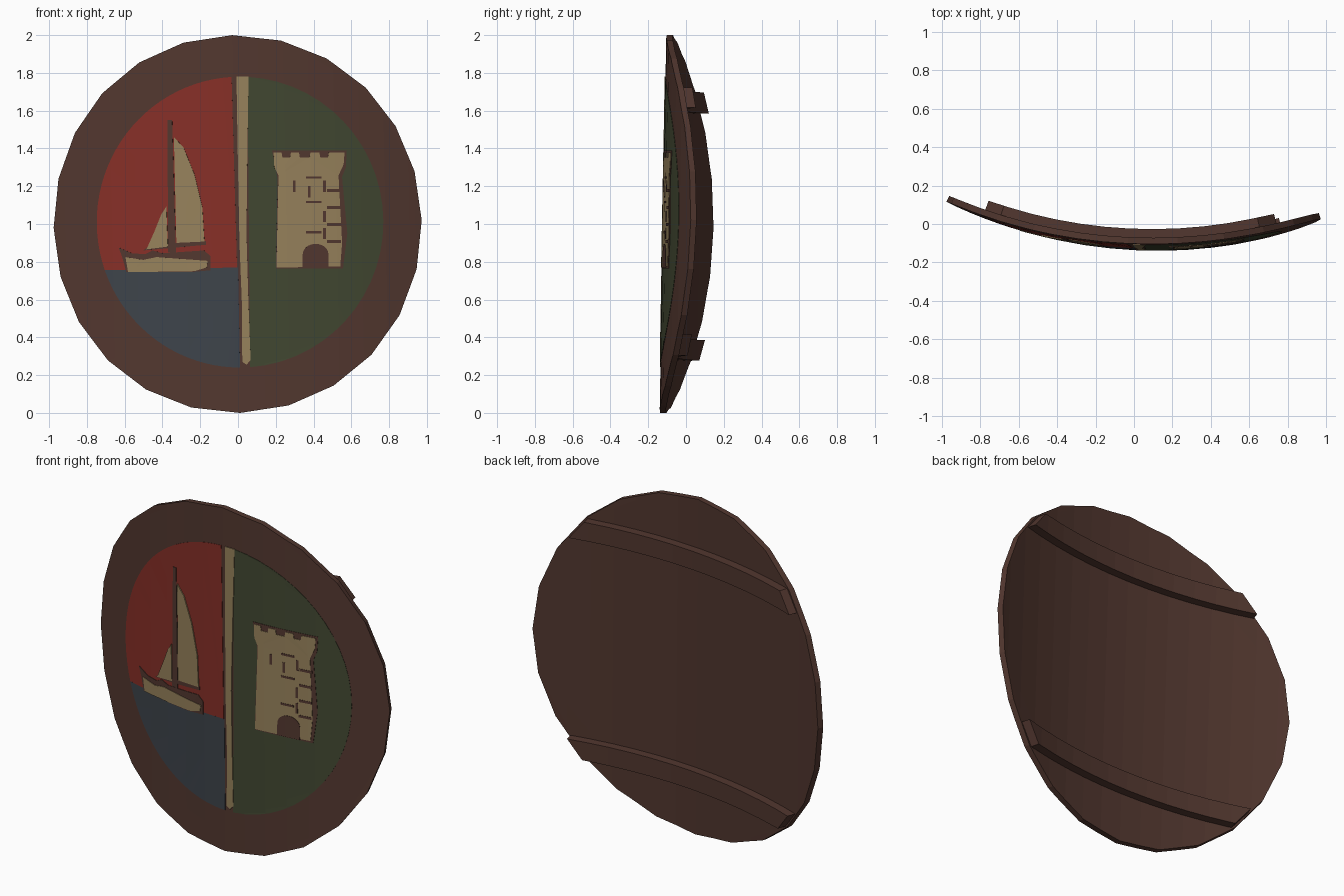
import bpy, bmesh, math
from mathutils import Vector

if "Cube" in bpy.data.objects:
    bpy.data.objects.remove(bpy.data.objects["Cube"])

R = 2.6                      # radius of the shield's curve
YAW, ROLL, PITCH = 0.0464, math.radians(1.2), 0.0175
XC, YC = 0.11, R - 0.122     # axis of the curve
THICK = 0.033


def material(name, rgb):
    m = bpy.data.materials.new(name)
    lin = [((c / 255 + 0.055) / 1.055) ** 2.4 for c in rgb]
    m.diffuse_color = (*lin, 1)
    m.use_nodes = True
    m.node_tree.nodes["Principled BSDF"].inputs["Base Color"].default_value = m.diffuse_color
    return m


BROWN = material("dark_wood", (82, 55, 47))
BEIGE = material("beige_paint", (150, 129, 91))
RED = material("red_paint", (134, 47, 39))
GREEN = material("green_paint", (65, 71, 49))
BLUE = material("blue_paint", (61, 67, 74))


def flat(x, z):
    """Front view position -> flat coordinates on the unrolled shield."""
    z -= 1
    lx = x * math.cos(ROLL) + z * math.sin(ROLL)
    lz = z * math.cos(ROLL) - x * math.sin(ROLL)
    return R * (math.asin((lx - XC) / R) + YAW), lz


def bend(u, v, d):
    """Flat position and height above the front surface -> world position."""
    a = u / R - YAW
    x = XC + (R + d) * math.sin(a)
    y = YC - (R + d) * math.cos(a) + PITCH * v
    return Vector((x * math.cos(ROLL) - v * math.sin(ROLL), y,
                   1 + v * math.cos(ROLL) + x * math.sin(ROLL)))


def plate(name, outlines, d0, d1, mat):
    """Curved plate: outlines cut into facets, thickened and bent."""
    bm = bmesh.new()
    for pts in outlines:
        bm.faces.new([bm.verts.new((u, v, d0)) for u, v in pts])
    bmesh.ops.triangulate(bm, faces=bm.faces[:])
    for k in range(-7, 8):
        bmesh.ops.bisect_plane(bm, geom=bm.verts[:] + bm.edges[:] + bm.faces[:],
                               plane_co=(k / 7.5, 0, 0), plane_no=(1, 0, 0), dist=1e-5)
    new = bmesh.ops.extrude_face_region(bm, geom=bm.faces[:], use_keep_orig=True)["geom"]
    for v in new:
        if isinstance(v, bmesh.types.BMVert):
            v.co.z = d1
    for v in bm.verts:
        v.co = bend(*v.co)
    bmesh.ops.recalc_face_normals(bm, faces=bm.faces[:])
    me = bpy.data.meshes.new(name)
    bm.to_mesh(me)
    bm.free()
    me.materials.append(mat)
    bpy.context.collection.objects.link(bpy.data.objects.new(name, me))


def paint(name, outlines, level, mat):
    plate(name, [[flat(x, z) for x, z in o] for o in outlines],
          0.0005, 0.0025 * level, mat)


def arc(a, b, n=28):
    """Points on the edge of the painted circle."""
    return [(0.011 + 0.758 * math.cos(t), 1.01 + 0.77 * math.sin(t))
            for t in (math.radians(a + (b - a) * i / n) for i in range(n + 1))]


def box(x0, x1, z0, z1):
    return [(x0, z0), (x1, z0), (x1, z1), (x0, z1)]


# Wooden disc with 24 sides
plate("shield_board", [[(math.sin(i * math.pi / 12), math.cos(i * math.pi / 12))
                        for i in range(24)]], -THICK, 0, BROWN)

# Two battens across the back, ends following the rim
for name, s in (("upper_batten", 1), ("lower_batten", -1)):
    plate(name, [[(-0.69, s * 0.71), (0.69, s * 0.71), (0.78, s * 0.60), (-0.78, s * 0.60)]],
          -THICK - 0.05, -THICK + 0.004, BROWN)

# Painted fields
paint("red_sky", [arc(93.4, 199.3) + [(-0.005, 0.77)]], 1, RED)
paint("blue_sea", [arc(199.3, 270) + [(0.0, 0.77)]], 1, BLUE)
paint("green_field", [arc(-86, 87)], 1, GREEN)

# Dividing stripe
paint("dividing_stripe", [[(-0.008, 1.78), (0.0, 1.3), (0.008, 0.9), (0.02, 0.6), (0.023, 0.27),
                           (0.045, 0.255), (0.067, 0.28), (0.055, 0.6), (0.045, 0.95),
                           (0.05, 1.4), (0.056, 1.78)]], 2, BEIGE)

# Boat: dark mast, boom and hull outline, then beige sails and hull
paint("boat_mast", [[(-0.372, 1.55), (-0.348, 1.55), (-0.328, 0.85), (-0.37, 0.85)]], 2, BROWN)
paint("boat_boom", [[(-0.50, 0.86), (-0.33, 0.875), (-0.17, 0.89), (-0.17, 0.91),
                     (-0.33, 0.90), (-0.47, 0.885)]], 2, BROWN)
paint("boat_outline", [[(-0.63, 0.875), (-0.56, 0.845), (-0.49, 0.84), (-0.45, 0.86),
                        (-0.40, 0.845), (-0.18, 0.86), (-0.145, 0.83), (-0.145, 0.755),
                        (-0.25, 0.745), (-0.59, 0.745), (-0.61, 0.82)]], 2, BROWN)
paint("boat_sails", [[(-0.338, 1.46), (-0.288, 1.406), (-0.23, 1.263), (-0.188, 1.087),
                      (-0.177, 0.907), (-0.325, 0.9)],
                     [(-0.378, 1.093), (-0.37, 0.88), (-0.483, 0.866), (-0.441, 0.96),
                      (-0.405, 1.05)]], 3, BEIGE)
paint("boat_hull", [[(-0.594, 0.825), (-0.50, 0.81), (-0.43, 0.825), (-0.16, 0.805),
                     (-0.165, 0.77), (-0.23, 0.75), (-0.58, 0.745)]], 3, BEIGE)

# Castle: dark backing, beige wall with battlements
paint("castle_outline", [[(0.18, 1.39), (0.575, 1.39), (0.57, 1.30), (0.55, 1.25),
                          (0.578, 0.95), (0.555, 0.765), (0.20, 0.765), (0.21, 1.24)]], 2, BROWN)
top = [(0.188, 1.379)]
for x0, x1 in ((0.23, 0.28), (0.322, 0.383), (0.43, 0.48)):
    top += [(x0, 1.379), (x0 + 0.005, 1.352), (x1 - 0.005, 1.352), (x1, 1.379)]
paint("castle_wall", [top + [(0.563, 1.379), (0.558, 1.316), (0.531, 1.257), (0.55, 0.90),
                             (0.54, 0.775), (0.203, 0.769), (0.214, 1.257),
                             (0.192, 1.30)]], 3, BEIGE)

# Castle gate arch, stone joints and slit windows
gate = [(0.41 + 0.068 * math.cos(math.pi * i / 10), 0.84 + 0.055 * math.sin(math.pi * i / 10))
        for i in range(11)]
paint("castle_gate", [gate + [(0.342, 0.769), (0.478, 0.769)]], 3.6, BROWN)
paint("castle_joints", [box(0.47, 0.545, z, z + 0.014) for z in (0.90, 0.99, 1.08, 1.17)]
      + [box(0.36, 0.44, z, z + 0.012) for z in (0.95, 1.11, 1.24)], 3.6, BROWN)
paint("castle_slits", [box(x, x + 0.014, z, z + 0.06)
                       for x, z in ((0.37, 1.14), (0.45, 0.92), (0.45, 1.01),
                                    (0.45, 1.17), (0.29, 1.17))], 3.6, BROWN)
